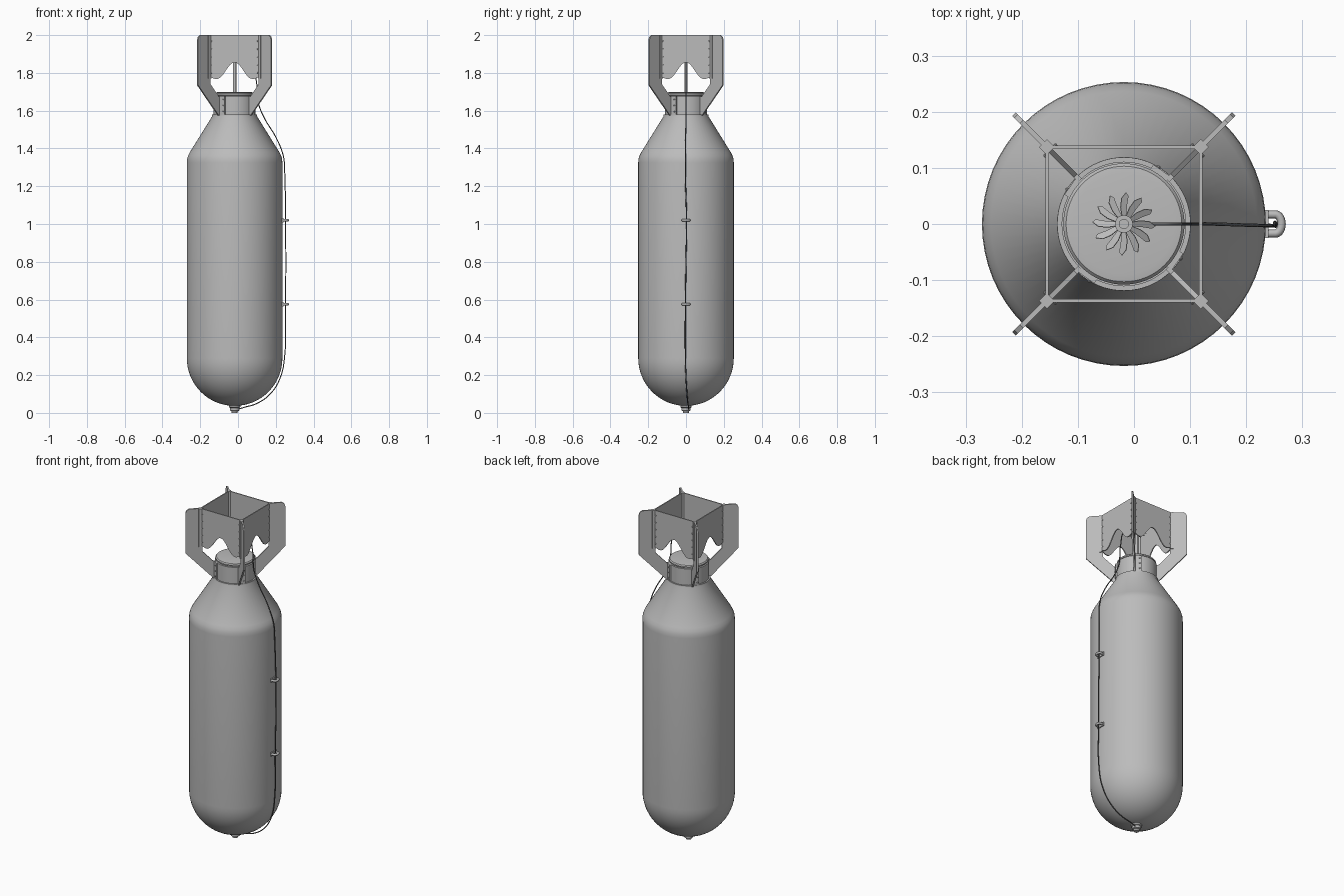
import bpy, bmesh, math
from mathutils import Matrix, Vector

if "Cube" in bpy.data.objects:
    bpy.data.objects.remove(bpy.data.objects["Cube"])

CX = -0.018  # axis of the casing


def material(name, v):
    m = bpy.data.materials.new(name)
    m.diffuse_color = (v, v, v, 1)
    m.use_nodes = True
    m.node_tree.nodes["Principled BSDF"].inputs["Base Color"].default_value = m.diffuse_color
    return m


steel = material("grey steel", 0.50)
wire_grey = material("dark wire", 0.12)


def add(name, bm, mat=steel, smooth=True):
    bmesh.ops.recalc_face_normals(bm, faces=bm.faces[:])
    me = bpy.data.meshes.new(name)
    bm.to_mesh(me)
    bm.free()
    ob = bpy.data.objects.new(name, me)
    bpy.context.collection.objects.link(ob)
    me.materials.append(mat)
    if smooth:
        bpy.ops.object.select_all(action='DESELECT')
        ob.select_set(True)
        bpy.context.view_layer.objects.active = ob
        bpy.ops.object.shade_smooth_by_angle(angle=math.radians(35))
    return ob


def lathe(name, pts, n=64):
    bm = bmesh.new()
    vs = [bm.verts.new((r, 0, z)) for r, z in pts]
    es = [bm.edges.new(p) for p in zip(vs, vs[1:])]
    bmesh.ops.spin(bm, geom=vs + es, axis=(0, 0, 1), cent=(0, 0, 0),
                   angle=2 * math.pi, steps=n)
    bmesh.ops.remove_doubles(bm, verts=bm.verts[:], dist=1e-5)
    bmesh.ops.translate(bm, verts=bm.verts[:], vec=(CX, 0, 0))
    return add(name, bm)


def plate(bm, outline, thick, mtx):
    """Extrude an outline in local xz, centred on local y, placed by mtx."""
    f = bm.faces.new([bm.verts.new(mtx @ Vector((x, -thick / 2, z))) for x, z in outline])
    ext = bmesh.ops.extrude_face_region(bm, geom=[f])["geom"]
    vec = mtx.to_3x3() @ Vector((0, thick, 0))
    bmesh.ops.translate(bm, verts=[g for g in ext if isinstance(g, bmesh.types.BMVert)], vec=vec)


def box(bm, size, mtx):
    bmesh.ops.create_cube(bm, size=1, matrix=mtx @ Matrix.Diagonal((*size, 1)))


def tube(name, pts, radius, mat=steel, kind='POLY'):
    cu = bpy.data.curves.new(name, 'CURVE')
    cu.dimensions = '3D'
    cu.bevel_depth, cu.bevel_resolution, cu.resolution_u = radius, 1, 6
    cu.use_fill_caps = True
    if kind == 'BEZIER':
        sp = cu.splines.new('BEZIER')
        sp.bezier_points.add(len(pts) - 1)
        for b, p in zip(sp.bezier_points, pts):
            b.co = p
            b.handle_left_type = b.handle_right_type = 'AUTO'
    else:
        sp = cu.splines.new('POLY')
        sp.points.add(len(pts) - 1)
        for b, p in zip(sp.points, pts):
            b.co = (*p, 1)
    ob = bpy.data.objects.new(name, cu)
    bpy.context.collection.objects.link(ob)
    cu.materials.append(mat)


def turned(a):
    return Matrix.Translation((CX, 0, 0)) @ Matrix.Rotation(a, 4, 'Z')


# Casing: round nose, straight barrel, tapered shoulder
R = 0.253
nose = [(R * math.sin(t * math.pi / 32), 0.29 - R * math.cos(t * math.pi / 32)) for t in range(17)]
lathe("casing", nose + [(R, 1.325), (0.2515, 1.345), (0.246, 1.362), (0.237, 1.38),
                        (0.119, 1.57), (0.119, 1.58), (0.0, 1.58)])
# Tail neck with rounded cap, and fin collar around it
lathe("tail_cap", [(0.1, 1.575), (0.1, 1.68), (0.108, 1.683), (0.108, 1.69), (0.103, 1.696),
                   (0.09, 1.698), (0, 1.698)])
lathe("fin_collar", [(0.1, 1.578), (0.111, 1.578), (0.111, 1.678), (0.1, 1.678)])
# Nose fuze
lathe("nose_fuze", [(0, 0.045), (0.03, 0.045), (0.03, 0.03), (0.025, 0.027), (0.025, 0.012),
                    (0.017, 0.01), (0.015, 0.0), (0, 0)], 24)

# Diagonal fins with mounting tabs on the collar
fin = [(0.108, 1.575), (0.123, 1.575), (0.277, 1.735), (0.277, 1.975), (0.272, 1.99),
       (0.258, 2.0), (0.184, 2.0), (0.184, 1.74), (0.122, 1.675), (0.108, 1.675)]
fins, tabs, rivets = bmesh.new(), bmesh.new(), bmesh.new()
for k in range(4):
    m = turned(math.pi / 4 + k * math.pi / 2)
    plate(fins, fin, 0.009, m)
    box(fins, (0.02, 0.02, 0.23), m @ Matrix.Translation((0.194, 0, 1.885)))
    tab = turned(math.pi / 4 + k * math.pi / 2 + 0.17)
    box(tabs, (0.012, 0.036, 0.1), tab @ Matrix.Translation((0.111, 0, 1.627)))
    for z in (1.595, 1.627, 1.659):
        bmesh.ops.create_icosphere(rivets, subdivisions=1, radius=0.004,
                                   matrix=tab @ Matrix.Translation((0.118, 0.008, z)))
add("tail_fins", fins, smooth=False)
add("collar_tabs", tabs, smooth=False)

# Box tail: four panels with a wavy lower edge, riveted at the corners
H = 0.137
wave = []
for i in range(33):
    x = -H + 2 * H * i / 32
    t = abs(x) / H
    z = 1.768 + 0.044 * (1 + math.cos(math.pi * min(t / 0.68, 1)))
    wave.append((x, z + 0.012 * max(0, (t - 0.75) / 0.25)))
panels = bmesh.new()
for k in range(4):
    m = turned(k * math.pi / 2) @ Matrix.Translation((0, -H, 0))
    plate(panels, wave + [(H, 2.0), (-H, 2.0)], 0.006, m)
    for x in (-0.122, 0.122):
        for i in range(5):
            bmesh.ops.create_icosphere(rivets, subdivisions=1, radius=0.004,
                                       matrix=m @ Matrix.Translation((x, -0.003, 1.80 + i * 0.042)))
add("box_tail_panels", panels, smooth=False)
add("rivets", rivets)

# Arming vane: shaft, hub and twelve swept blades
lathe("vane_shaft", [(0, 1.69), (0.009, 1.69), (0.009, 1.875), (0.016, 1.875), (0.016, 1.9),
                     (0.009, 1.9), (0.009, 1.907), (0, 1.907)], 20)
vane = bmesh.new()
for k in range(12):
    m = turned(k * math.pi / 6) @ Matrix.Translation((0, 0, 1.887))
    m = m @ Matrix.Rotation(0.5, 4, 'X') @ Matrix.Rotation(math.pi / 2, 4, 'X')
    plate(vane, [(0.012, -0.004), (0.03, -0.007), (0.046, -0.005), (0.056, 0.004),
                 (0.05, 0.009), (0.034, 0.006), (0.012, 0.004)], 0.002, m)
add("arming_vane", vane, smooth=False)

# Side lugs: horizontal loops on small base plates
bases = bmesh.new()
for z in (1.02, 0.575):
    arc = [(0.252 + 0.011 * math.cos(a), 0.017 * math.sin(a), z)
           for a in (math.pi * (i / 12 - 0.5) for i in range(13))]
    tube("side_lug", [(0.226, -0.017, z)] + arc + [(0.226, 0.017, z)], 0.0075)
    box(bases, (0.01, 0.05, 0.022), Matrix.Translation((0.235, 0, z)))
add("lug_bases", bases, smooth=False)

# Arming wire from tail vane through the lugs to the nose
path = [(0.03, 0, 1.86), (0.065, 0, 1.86), (0.095, 0, 1.77), (0.108, 0, 1.64), (0.14, 0, 1.56),
        (0.2, -0.002, 1.46), (0.24, -0.003, 1.36), (0.248, -0.003, 1.25), (0.251, 0.003, 1.02),
        (0.253, 0, 0.8), (0.251, -0.003, 0.575), (0.246, -0.003, 0.29), (0.225, 0, 0.19),
        (0.175, 0.005, 0.105), (0.1, 0.01, 0.05), (0.035, 0.014, 0.03), (0.002, 0.014, 0.02)]
tube("arming_wire", path, 0.003, wire_grey, 'BEZIER')
